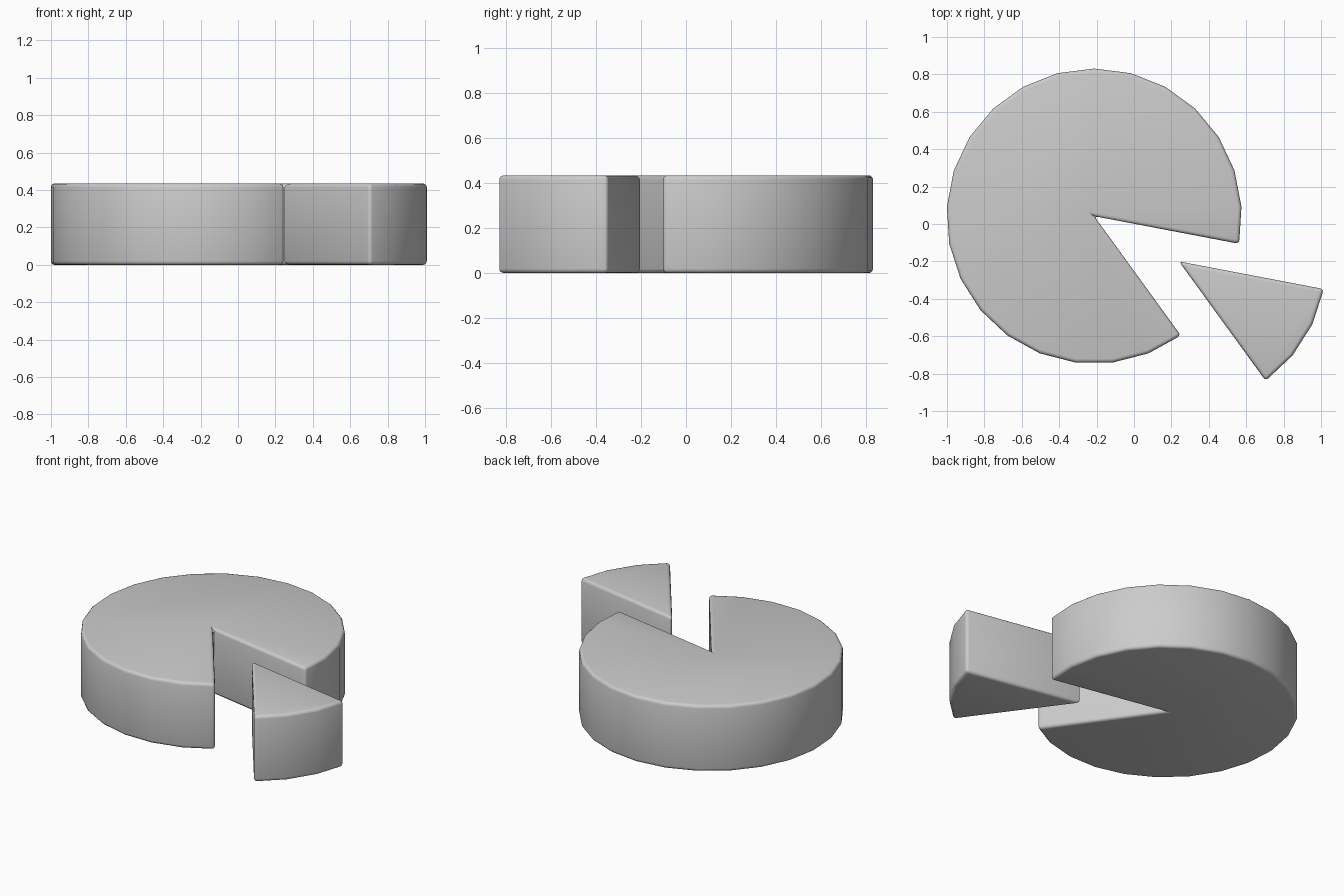
import bpy, bmesh
from math import sin, cos, radians

if "Cube" in bpy.data.objects:
    bpy.data.objects.remove(bpy.data.objects["Cube"])

SIDES, RADIUS, HEIGHT, BEVEL = 25, 0.789, 0.435, 0.02
STEP = 360 / SIDES


def sector(name, apex, first, last):
    """Extruded pie sector spanning rim steps first..last, counted from +y."""
    bm = bmesh.new()
    points = [apex]
    for i in range(first, last + 1):
        a = radians(90 + i * STEP)
        points.append((apex[0] + RADIUS * cos(a), apex[1] + RADIUS * sin(a)))
    face = bm.faces.new([bm.verts.new((x, y, 0)) for x, y in points])
    ext = bmesh.ops.extrude_face_region(bm, geom=[face])
    top = [v for v in ext["geom"] if isinstance(v, bmesh.types.BMVert)]
    bmesh.ops.translate(bm, verts=top, vec=(0, 0, HEIGHT))
    bmesh.ops.recalc_face_normals(bm, faces=bm.faces)
    # Rounded rims and corners, leaving the shallow rim facets alone
    edges = [e for e in bm.edges if e.calc_face_angle() > radians(30)]
    bmesh.ops.bevel(bm, geom=edges, offset=BEVEL, segments=3, profile=0.5,
                    affect='EDGES', clamp_overlap=True)
    mesh = bpy.data.meshes.new(name)
    bm.to_mesh(mesh)
    bm.free()
    obj = bpy.data.objects.new(name, mesh)
    bpy.context.collection.objects.link(obj)
    bpy.ops.object.select_all(action='DESELECT')
    obj.select_set(True)
    bpy.context.view_layer.objects.active = obj
    bpy.ops.object.shade_smooth_by_angle(angle=radians(35))
    return obj


# Main disc with the notch, then the slice pulled out of it
sector("pie_body", (-0.213, 0.042), -7, 15)
sector("pie_slice", (0.24, -0.20), 15, 18)
